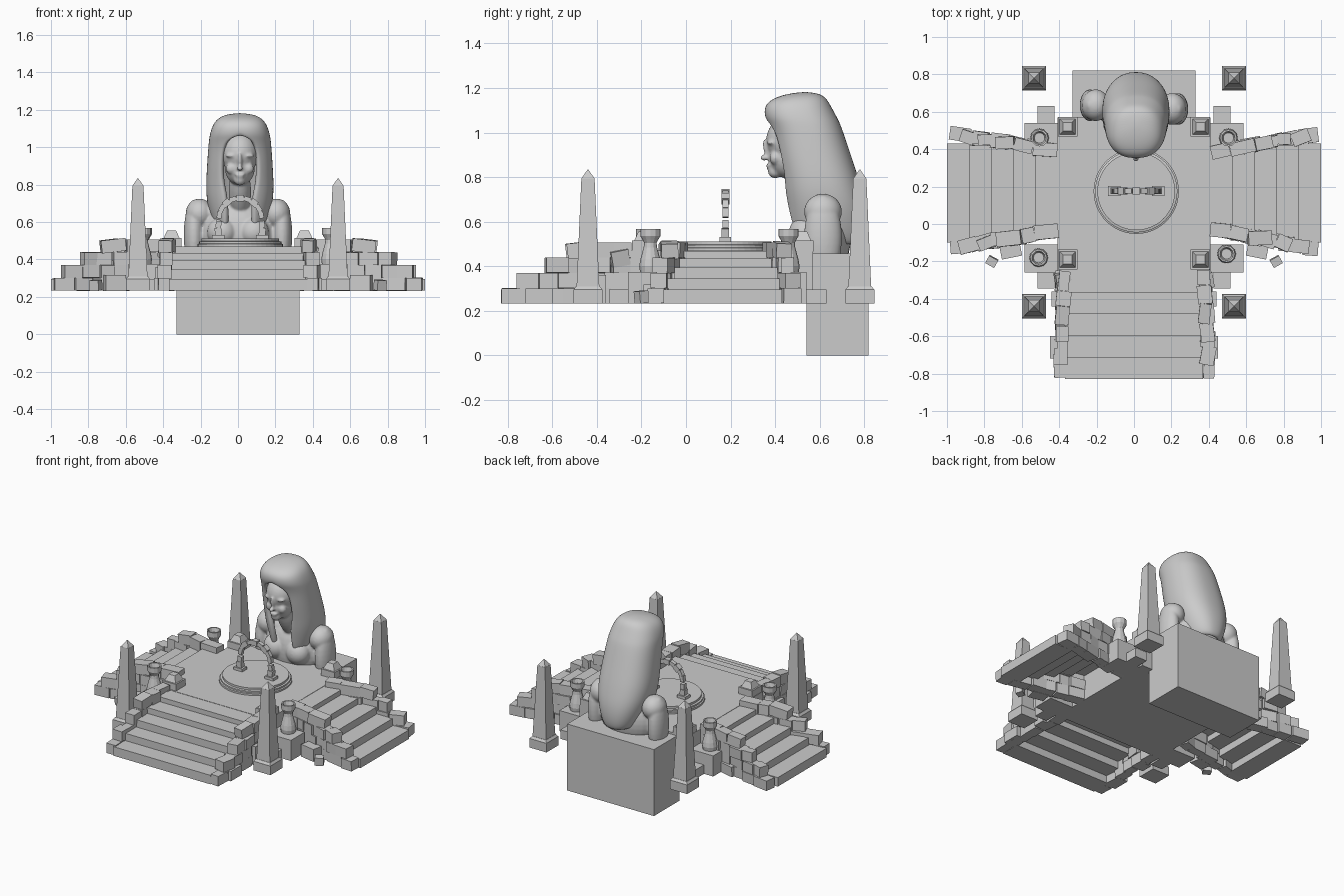
import bpy, bmesh, math, random
from mathutils import Matrix, Vector, Euler

if "Cube" in bpy.data.objects:
    bpy.data.objects.remove(bpy.data.objects["Cube"])

random.seed(4)
G = 0.233  # underside of the stonework


def finish(name, bm):
    me = bpy.data.meshes.new(name)
    bm.to_mesh(me)
    bm.free()
    ob = bpy.data.objects.new(name, me)
    bpy.context.collection.objects.link(ob)
    return ob


def box(bm, c, s, rot=(0, 0, 0), taper=1.0):
    """Block with centre, size, rotation and top-face scale."""
    vs = bmesh.ops.create_cube(bm, size=1)["verts"]
    for v in vs:
        k = taper if v.co.z > 0 else 1
        v.co = Vector((v.co.x * k * s[0], v.co.y * k * s[1], v.co.z * s[2]))
    bmesh.ops.transform(bm, verts=vs, matrix=Matrix.Translation(c) @ Euler(rot).to_matrix().to_4x4())


def span(bm, x0, x1, y0, y1, z0, z1, taper=1.0):
    box(bm, ((x0 + x1) / 2, (y0 + y1) / 2, (z0 + z1) / 2), (x1 - x0, y1 - y0, z1 - z0), taper=taper)


def lathe(bm, x, y, profile, n):
    rings = [[bm.verts.new((x + r * math.cos(2 * math.pi * i / n), y + r * math.sin(2 * math.pi * i / n), z))
              for i in range(n)] for r, z in profile]
    for a, b in zip(rings, rings[1:]):
        for i in range(n):
            j = (i + 1) % n
            bm.faces.new((a[i], a[j], b[j], b[i]))
    bm.faces.new(rings[0][::-1])
    bm.faces.new(rings[-1])


# Platform and rear plinth
bm = bmesh.new()
span(bm, -0.41, 0.41, -0.25, 0.57, G, 0.47)
finish("platform", bm)
bm = bmesh.new()
span(bm, -0.33, 0.33, 0.54, 0.82, 0, 0.457)
finish("bust_plinth", bm)

# Stairs: overlapping slabs on three sides
TOPS = [0.295, 0.345, 0.395, 0.435, 0.468]
bm = bmesh.new()
for i, z in enumerate(TOPS):
    y = -0.83 + i * 0.116
    span(bm, -0.37, 0.37, y, y + 0.135, z - 0.062, z)
finish("front_stairs", bm)
for sx, side in ((-1, "left"), (1, "right")):
    bm = bmesh.new()
    for i, z in enumerate(TOPS):
        a, b = sx * (1.0 - i * 0.118), sx * (1.0 - i * 0.118 - 0.137)
        span(bm, min(a, b), max(a, b), -0.10 + i * 0.01, 0.43 - i * 0.01, z - 0.062, z)
    finish(side + "_stairs", bm)


# Rough block walls flanking the stairs
def wall(name, p0, p1, lengths, w=0.068):
    p0, p1 = Vector(p0), Vector(p1)
    d = p1 - p0
    ang = math.atan2(d.y, d.x)
    bm = bmesh.new()
    for k, f in enumerate(lengths):
        total = d.length * f
        n = max(2, round(total / 0.095))
        cuts = [total * (i + (random.uniform(-0.2, 0.2) if 0 < i < n else 0)) / n for i in range(n + 1)]
        for a, b in zip(cuts, cuts[1:]):
            p = p0 + d.normalized() * (a + b) / 2
            last = b == cuts[-1] and k > 0
            j = random.uniform(-0.006, 0.006)
            turn = ang + random.uniform(-0.12, 0.12) * (2 if last else 1)
            box(bm, (p.x + j, p.y - j, G + 0.0685 * (k + 0.5)),
                (b - a, w + random.uniform(-0.012, 0.014), 0.068),
                (random.uniform(-0.03, 0.03), 0.12 if last and k == 3 else 0, turn))
    finish(name, bm)


for sx, side in ((-1, "left"), (1, "right")):
    wall(side + "_stair_back_wall", (sx * 0.41, 0.385), (sx * 0.98, 0.485), (1, 0.92, 0.75, 0.57))
    wall(side + "_stair_front_wall", (sx * 0.41, -0.025), (sx * 0.98, -0.135), (1, 0.92, 0.75, 0.57))
    wall("front_stair_%s_wall" % side, (sx * 0.375, -0.25), (sx * 0.397, -0.82), (1, 0.88, 0.66, 0.5))

# Corner blocks and fallen stones
bm = bmesh.new()
for sx in (-1, 1):
    for y0, y1 in ((-0.26, -0.11), (0.40, 0.54)):
        span(bm, *sorted((sx * 0.40, sx * 0.585)), y0, y1, G, 0.375)
    for y0, y1 in ((-0.345, -0.25), (0.53, 0.63)):
        span(bm, *sorted((sx * 0.425, sx * 0.515)), y0, y1, G, 0.295)
    span(bm, *sorted((sx * 0.36, sx * 0.44)), -0.44, -0.36, G, 0.36)
    span(bm, *sorted((sx * 0.37, sx * 0.45)), -0.72, -0.60, G, 0.30)
    box(bm, (sx * 0.76, -0.20, 0.262), (0.055, 0.045, 0.055), (0.1, 0, sx * 0.5))
    box(bm, (sx * 0.66, -0.14, 0.275), (0.11, 0.08, 0.085), (0, 0, sx * -0.2))
    box(bm, (sx * 0.38, -0.30, 0.44), (0.08, 0.08, 0.07), (0.2, 0.15, 0.2))
finish("corner_blocks", bm)

# Tapered corner caps on the platform
bm = bmesh.new()
for sx in (-1, 1):
    for y in (-0.19, 0.52):
        box(bm, (sx * 0.355, y, 0.49), (0.105, 0.105, 0.05))
        box(bm, (sx * 0.355, y, 0.535), (0.085, 0.085, 0.042), taper=0.55)
finish("platform_caps", bm)

# Obelisks
for sx in (-1, 1):
    for y in (-0.44, 0.78):
        bm = bmesh.new()
        c = sx * 0.535
        box(bm, (c, y, 0.264), (0.13, 0.13, 0.062))
        box(bm, (c, y, 0.302), (0.13, 0.13, 0.016), taper=0.82)
        box(bm, (c, y, 0.552), (0.102, 0.102, 0.485), taper=0.58)
        box(bm, (c, y, 0.814), (0.059, 0.059, 0.041), taper=0.04)
        finish("obelisk", bm)

# Braziers with hollow bowls
PROFILE = [(0.046, 0.372), (0.05, 0.40), (0.045, 0.43), (0.03, 0.485), (0.028, 0.505), (0.036, 0.52),
           (0.045, 0.535), (0.045, 0.568), (0.036, 0.568), (0.028, 0.54)]
for x, y in ((-0.505, 0.46), (0.505, 0.46), (-0.51, -0.18), (0.495, -0.16)):
    bm = bmesh.new()
    lathe(bm, x, y, PROFILE, 12)
    ob = finish("brazier", bm)

# Round dais
bm = bmesh.new()
lathe(bm, 0.012, 0.175, [(0.228, 0.465), (0.228, 0.482), (0.22, 0.485), (0.22, 0.495), (0.208, 0.498), (0.208, 0.512)], 48)
finish("round_dais", bm)

# Stone arch
bm = bmesh.new()
AX, AY, AZ = 0.012, 0.177, 0.62
for s in (-1, 1):
    box(bm, (AX + s * 0.118, AY, 0.521), (0.065, 0.052, 0.02))
    box(bm, (AX + s * 0.118, AY, 0.55), (0.036, 0.034, 0.04), (0, s * 0.1, 0))
    box(bm, (AX + s * 0.116, AY, 0.588), (0.03, 0.028, 0.036), (0, -s * 0.1, 0))
for i in range(9):
    t = math.pi * (i + 0.5) / 9
    k = 1.35 if i in (2, 4, 6) else 1
    box(bm, (AX + 0.113 * math.cos(t), AY, AZ + 0.108 * math.sin(t)),
        (0.026 * k, 0.027 * k, 0.039), (0, -t, 0))
finish("stone_arch", bm)

# Bust: overlapping ellipsoids fused into one skin
BX = 0.01
BLOBS = [  # x, y, z, rx, ry, rz, tilt
    (BX, 0.475, 0.965, 0.10, 0.115, 0.115, 0), (BX, 0.455, 0.89, 0.08, 0.085, 0.095, 0),
    (BX, 0.40, 0.825, 0.032, 0.032, 0.03, 0), (BX, 0.363, 0.92, 0.012, 0.014, 0.05, -0.3),
    (BX, 0.352, 0.887, 0.017, 0.019, 0.013, 0), (BX, 0.372, 0.852, 0.027, 0.013, 0.008, 0),
    (BX, 0.376, 0.839, 0.022, 0.013, 0.008, 0),
    (BX, 0.53, 0.76, 0.06, 0.065, 0.17, -0.5), (0, 0.615, 0.53, 0.20, 0.125, 0.19, 0),
    (0, 0.62, 0.65, 0.2, 0.085, 0.075, 0)]
for s in (-1, 1):
    BLOBS += [(BX + s * 0.042, 0.385, 0.955, 0.035, 0.022, 0.011, 0),
              (BX + s * 0.045, 0.40, 0.885, 0.03, 0.025, 0.03, 0),
              (BX + s * 0.04, 0.393, 0.93, 0.018, 0.012, 0.009, 0),
              (s * 0.205, 0.625 - s * 0.01, 0.645, 0.075, 0.085, 0.08, 0),
              (s * 0.235, 0.625 - s * 0.01, 0.53, 0.055, 0.085, 0.19, 0),
              (s * 0.085, 0.535, 0.545, 0.08, 0.075, 0.08, 0)]
bm = bmesh.new()
for x, y, z, a, b, c, tilt in BLOBS:
    bmesh.ops.create_uvsphere(bm, u_segments=28, v_segments=18, radius=1, matrix=Matrix.Translation((x, y, z))
                              @ Matrix.Rotation(tilt, 4, 'X').inverted() @ Matrix.Diagonal((a, b, c, 1)))
bust = finish("bust", bm)
m = bust.modifiers.new("fuse", 'REMESH')
m.mode, m.voxel_size, m.use_smooth_shade = 'VOXEL', 0.007, True
m = bust.modifiers.new("soften", 'SMOOTH')
m.factor, m.iterations = 0.5, 5

# Long hair: lofted shell, open at the face and between the front locks
RINGS = [  # z, front y, back y, half width, opening half width
    (1.175, 0.46, 0.60, 0.075, 0), (1.155, 0.39, 0.63, 0.118, 0), (1.12, 0.35, 0.65, 0.146, 0),
    (1.065, 0.352, 0.68, 0.162, 0), (1.04, 0.365, 0.692, 0.166, 0.05), (0.99, 0.385, 0.71, 0.17, 0.08),
    (0.90, 0.40, 0.74, 0.176, 0.09), (0.81, 0.42, 0.77, 0.181, 0.085), (0.74, 0.43, 0.79, 0.18, 0.065),
    (0.66, 0.445, 0.81, 0.168, 0.06), (0.57, 0.455, 0.815, 0.14, 0.07), (0.49, 0.475, 0.80, 0.105, 0.078)]
N = 32
bm = bmesh.new()
rows = []
for z, yf, yb, rx, gap in RINGS:
    g = math.asin(gap / rx)
    cy, ry, row = (yf + yb) / 2, (yb - yf) / 2, []
    for i in range(N + 1):
        t = g + (2 * math.pi - 2 * g) * i / N
        s, c = math.sin(t), math.cos(t)
        row.append(bm.verts.new((BX + rx * math.copysign(abs(s) ** 0.85, s),
                                 cy - ry * math.copysign(abs(c) ** 0.85, c), z)))
    rows.append(row)
tip = bm.verts.new((BX, 0.535, 1.183))
for i in range(N):
    bm.faces.new((rows[0][i], rows[0][i + 1], tip))
    for up, lo in zip(rows, rows[1:]):
        bm.faces.new((lo[i], lo[i + 1], up[i + 1], up[i]))
bmesh.ops.remove_doubles(bm, verts=bm.verts[:], dist=0.0005)
for f in bm.faces:
    f.smooth = True
hair = finish("long_hair", bm)
m = hair.modifiers.new("thickness", 'SOLIDIFY')
m.thickness, m.offset = 0.035, -1
m = hair.modifiers.new("smooth", 'SUBSURF')
m.levels = m.render_levels = 2
